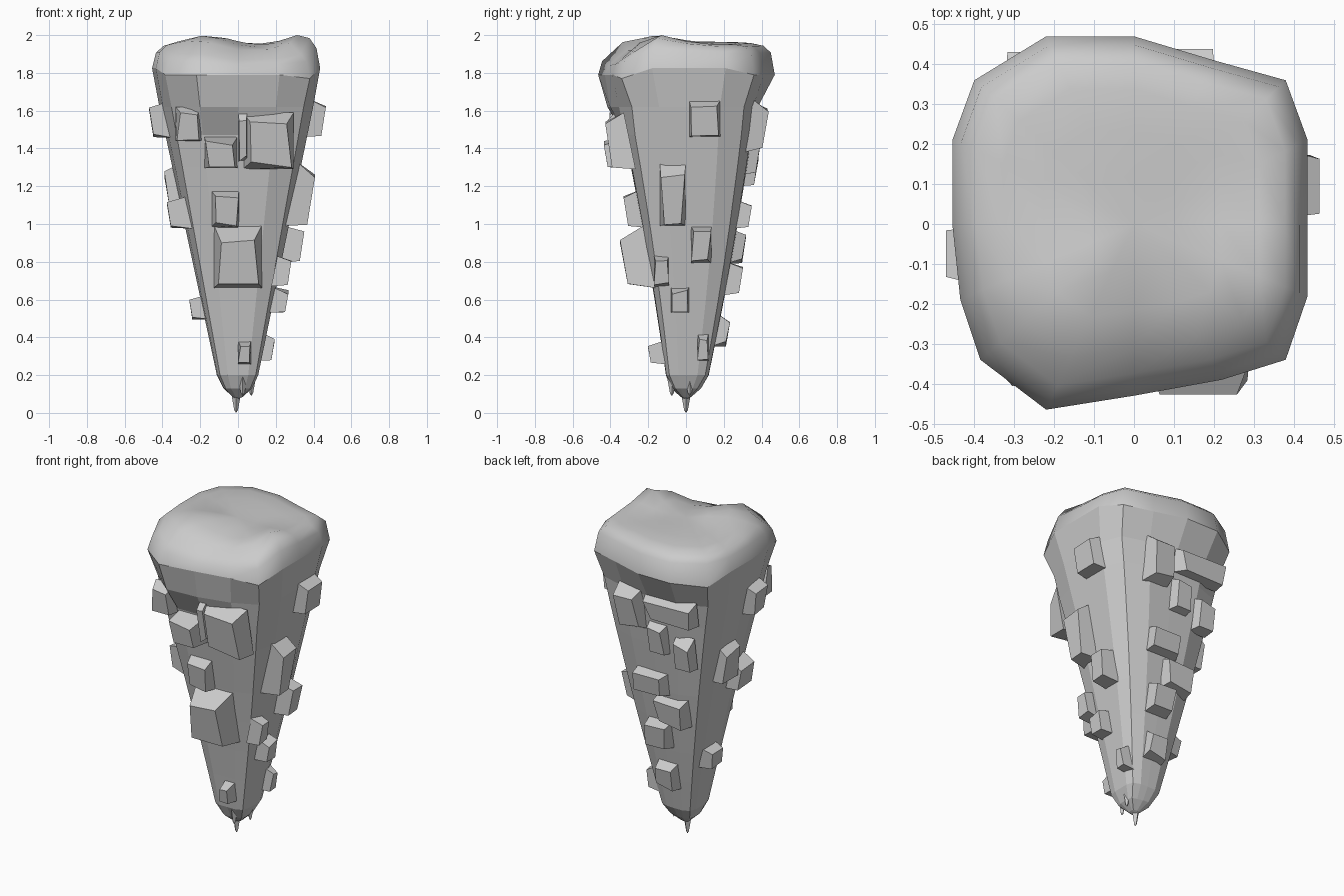
import bpy, bmesh, math, random

if "Cube" in bpy.data.objects:
    bpy.data.objects.remove(bpy.data.objects["Cube"])

random.seed(4)

# Outline of the rock at its widest
RIM = [(-.385, -.34), (-.22, -.465), (0, -.43), (.22, -.39), (.38, -.34), (.435, -.18), (.435, 0), (.435, .21),
       (.38, .36), (.20, .41), (0, .47), (-.22, .47), (-.40, .36), (-.455, .21), (-.455, 0), (-.435, -.19)]


def half_x(z):
    return .067 + .207 * z


def half_y(z):
    return .08 + .18 * z


def shift_y(z):
    return .02 * math.sin(math.pi * min(1, z / 1.8))


def finish(name, bm, smooth=False):
    bmesh.ops.recalc_face_normals(bm, faces=bm.faces)
    for f in bm.faces:
        f.smooth = smooth
    me = bpy.data.meshes.new(name)
    bm.to_mesh(me)
    bm.free()
    ob = bpy.data.objects.new(name, me)
    bpy.context.collection.objects.link(ob)


def loft(bm, rings, tip):
    rows = [[bm.verts.new(p) for p in r] for r in rings]
    n = len(rows[0])
    for a, b in zip(rows, rows[1:]):
        for i in range(n):
            bm.faces.new((a[i], a[(i + 1) % n], b[(i + 1) % n], b[i]))
    t = bm.verts.new(tip)
    for i in range(n):
        bm.faces.new((rows[-1][i], rows[-1][(i + 1) % n], t))


# Rim dips at the corners and rises on the left and right sides
rim3 = [(x, y, 1.79 + (.035 if abs(x) > .42 else 0) - (.02 if i % 8 == 4 else 0)) for i, (x, y) in enumerate(RIM)]

# Tapering rock body: flat sides and chamfered corners, front overhang near the top, closing quickly at the bottom
rings = [rim3]
for z in (1.62, 1.47, 1.3, 1.0, .8, .6, .4, .2):
    keep = .5 if z > 1.6 else .1
    ring = []
    for x, y in RIM:
        fy = y / .45
        if abs(fy) > .7:
            flat = math.copysign(.97 if abs(x) < .3 else .82, fy)
            fy = flat + (fy - flat) * keep
        py = fy * half_y(z) + shift_y(z)
        if z > 1.6 and y < -.38:
            py -= .05 if x < .1 else .02
        ring.append((x / .44 * half_x(z), py, z))
    rings.append(ring)
for s, z in ((.17, .13), (.06, .085)):
    rings.append([(x * s, y * s, z) for x, y in RIM])
bm = bmesh.new()
loft(bm, rings, (-.01, 0, .07))
finish("rock_body", bm)


# Smooth uneven cap
def bump(x, y, cx, cy, r, h):
    return h * math.exp(-((x - cx) ** 2 + (y - cy) ** 2) / r ** 2)


def cap_height(x, y):
    return (1.95 + bump(x, y, -.15, -.16, .16, .05) + bump(x, y, .33, -.12, .11, .06)
            - bump(x, y, .07, -.32, .13, .05) + bump(x, y, -.1, .2, .2, .015))


cap = [rim3]
for s, drop in ((.955, .045), (.87, .01), (.72, 0), (.5, 0), (.25, 0)):
    ring = []
    for x, y in RIM:
        d = drop + (.045 if y < -.33 and s > .8 else 0)
        ring.append((x * s, y * s, min(2, cap_height(x * s, y * s) - d)))
    cap.append(ring)
bm = bmesh.new()
loft(bm, cap, (0, 0, cap_height(0, 0)))
finish("smooth_cap", bm, True)


# Chunky stones with sloping tops: centre, height, width, tall, optional reach
def surface(side, z):
    if side in "RL":
        return half_x(z)
    return half_y(z) + (shift_y(z) if side == "B" else -shift_y(z))


def place(side, u, d, z):
    return {"F": (u, -d, z), "B": (u, d, z), "R": (d, u, z), "L": (-d, u, z)}[side]


def add_stones(name, side, items):
    bm = bmesh.new()
    for u, zc, w, h, *reach in items:
        out = surface(side, zc) + (reach[0] if reach else .075)
        base, face = [], []
        for su, sz in ((-1, -1), (1, -1), (1, 1), (-1, 1)):
            z = zc + sz * h * .5
            base.append(bm.verts.new(place(side, u + su * w * .5, surface(side, z) - .03, z)))
            fu = u + su * w * .4 + random.uniform(-.1, .1) * w
            fz = zc + h * (.26 if sz > 0 else -.44) + random.uniform(-.06, .1) * h
            face.append(bm.verts.new(place(side, fu, out - (.12 * h if sz < 0 else 0), fz)))
        bm.faces.new(base)
        bm.faces.new(face)
        for i in range(4):
            k = (i + 1) % 4
            bm.faces.new((base[i], base[k], face[k], face[i]))
    finish(name, bm)


add_stones("front_stones", "F", [
    (-.26, 1.53, .14, .18, .06), (-.09, 1.38, .18, .17, .12), (.16, 1.44, .27, .3, .1), (.025, 1.48, .05, .3, .08),
    (-.07, 1.08, .15, .2), (0, .83, .26, .34, .14), (.035, .32, .07, .13)])
add_stones("right_stones", "R", [
    (.1, 1.56, .17, .2), (-.07, 1.16, .14, .34, .1), (.08, .89, .11, .2, .1),
    (-.13, .75, .08, .16, .06), (-.03, .6, .1, .14), (.09, .35, .06, .15, .055)])
add_stones("back_stones", "B", [
    (-.15, 1.57, .34, .15, .06), (.12, 1.52, .17, .28), (-.05, 1.36, .13, .2, .055), (-.22, 1.3, .12, .2, .055),
    (.02, 1.05, .22, .15, .06), (-.09, .88, .2, .18, .06), (.01, .71, .16, .18), (-.01, .44, .14, .18, .06)])
add_stones("left_stones", "L", [
    (-.08, 1.55, .15, .19, .083), (.08, 1.2, .16, .24), (-.08, 1.06, .17, .17, .09), (.05, .56, .14, .13)])


# Thin splinters around the bottom tip
bm = bmesh.new()
for cx, cy, lift in ((-.01, 0, 0), (.07, .02, .09), (.025, -.075, .09)):
    loft(bm, [[(cx + r * math.cos(a * math.pi / 2), cy + r * math.sin(a * math.pi / 2), z + lift) for a in range(4)]
              for r, z in ((.03, .13), (.02, .07), (.01, .015))], (cx, cy, lift))
finish("tip_splinters", bm)
